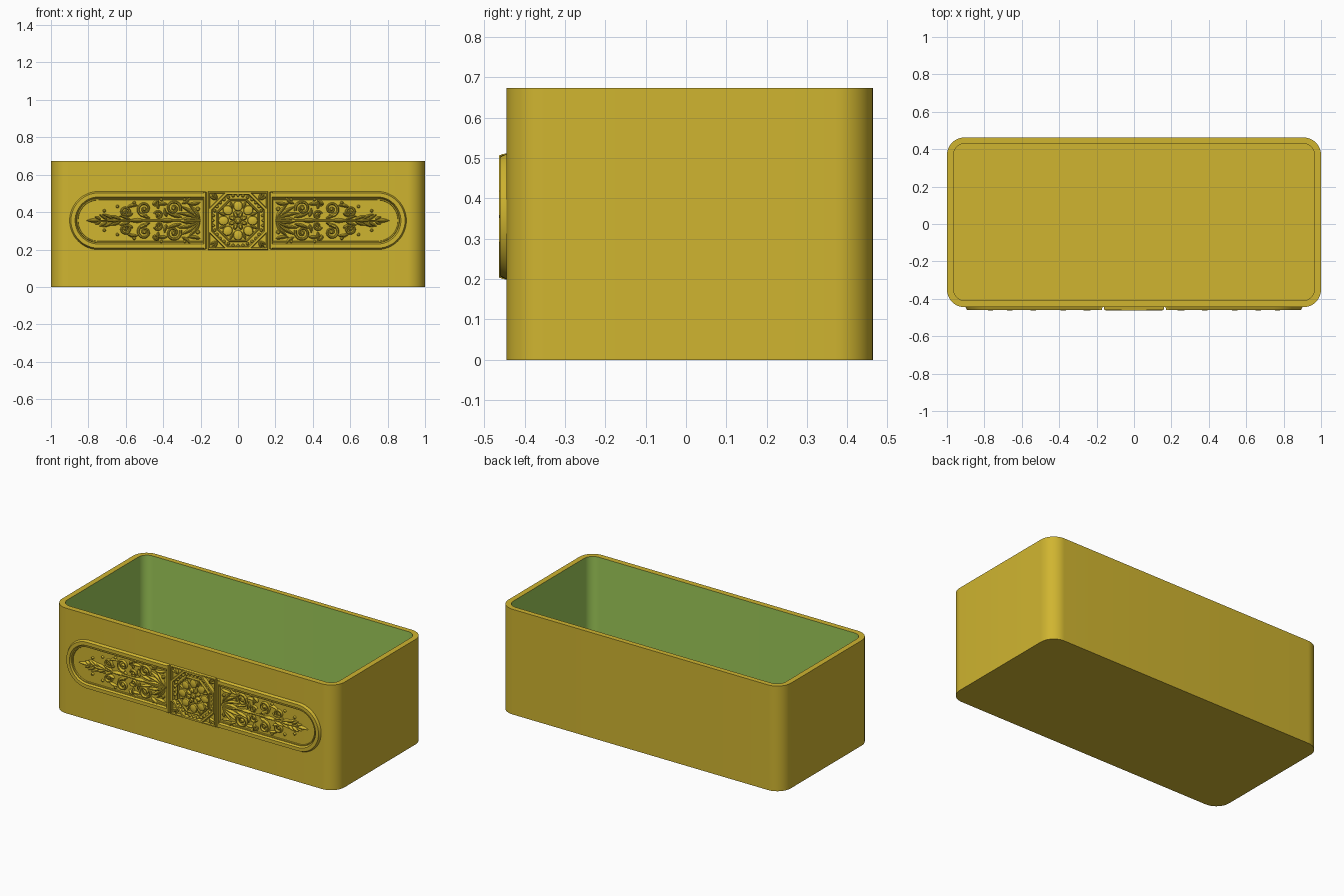
import bpy, bmesh, math
from math import sin, cos, pi

if "Cube" in bpy.data.objects:
    bpy.data.objects.remove(bpy.data.objects["Cube"])

FRONT, MID = -0.445, 0.355      # front wall plane, relief centre height


def material(name, rgb):
    m = bpy.data.materials.new(name)
    m.diffuse_color = [((c / 255 + 0.055) / 1.055) ** 2.4 for c in rgb] + [1]
    m.use_nodes = True
    m.node_tree.nodes["Principled BSDF"].inputs["Base Color"].default_value = m.diffuse_color
    return m


gold = material("gold", (208, 181, 48))
green = material("leaf_green", (157, 201, 88))


def finish(name, bm, mats, loc=(0, 0, 0), mirror=None, angle=35):
    bmesh.ops.recalc_face_normals(bm, faces=bm.faces)
    me = bpy.data.meshes.new(name)
    bm.to_mesh(me)
    bm.free()
    for m in mats:
        me.materials.append(m)
    ob = bpy.data.objects.new(name, me)
    bpy.context.collection.objects.link(ob)
    ob.location = loc
    if mirror:
        mod = ob.modifiers.new("mirror", 'MIRROR')
        mod.use_axis = mirror
        mod.use_mirror_merge = False
    bpy.ops.object.select_all(action='DESELECT')
    ob.select_set(True)
    bpy.context.view_layer.objects.active = ob
    bpy.ops.object.shade_smooth_by_angle(angle=math.radians(angle))
    return ob


# ---- open box with rounded corners ----
def rounded_rect(bm, x, y0, y1, r, z, n=12):
    vs = []
    for cx, cy, a0 in ((x - r, y1 - r, 0), (r - x, y1 - r, 90),
                       (r - x, y0 + r, 180), (x - r, y0 + r, 270)):
        for i in range(n + 1):
            a = math.radians(a0 + 90 * i / n)
            vs.append(bm.verts.new((cx + r * cos(a), cy + r * sin(a), z)))
    return vs


def bridge(bm, a, b, mat=0):
    n = len(a)
    for i in range(n):
        j = (i + 1) % n
        bm.faces.new((a[i], a[j], b[j], b[i])).material_index = mat


bm = bmesh.new()
outer = [rounded_rect(bm, 1.0, FRONT, 0.463, 0.095, z) for z in (0, 0.673)]
inner = [rounded_rect(bm, 0.965, FRONT + 0.036, 0.43, 0.06, z) for z in (0.673, 0.035)]
bm.faces.new(outer[0])
bridge(bm, outer[0], outer[1])
bridge(bm, outer[1], inner[0])
bridge(bm, inner[0], inner[1], 1)      # green lining
bm.faces.new(inner[1])                 # gold floor
finish("planter_box", bm, [gold, green])


# ---- relief helpers: u across, v up, h out from the wall ----
def vert(bm, u, v, h):
    return bm.verts.new((u, -h, v))


def ridge(bm, pts, w, h, closed=False, taper=None, crest=0.5):
    """Raised strip along a path; taper(t) scales its width and height."""
    n = len(pts)
    rings = []
    for i, (u, v) in enumerate(pts):
        a = pts[i - 1] if closed or i else pts[0]
        b = pts[(i + 1) % n] if closed or i < n - 1 else pts[-1]
        du, dv = b[0] - a[0], b[1] - a[1]
        l = math.hypot(du, dv) or 1
        nu, nv = -dv / l, du / l
        k = taper(i / (n - 1)) if taper else 1
        rings.append([vert(bm, u + nu * s * w * k, v + nv * s * w * k, z)
                      for s, z in ((-1, -0.003), (-crest, h * (0.4 + 0.6 * k)),
                                   (crest, h * (0.4 + 0.6 * k)), (1, -0.003))])
    for i in range(n if closed else n - 1):
        bridge(bm, rings[i], rings[(i + 1) % n])
    if not closed:
        bm.faces.new(rings[0])
        bm.faces.new(rings[-1])


def leaf(bm, u, v, deg, length, w, h=0.016, bend=0.0):
    """Pointed leaf growing from (u, v), curving by bend radians."""
    a, pts, n = math.radians(deg), [(u, v)], 7
    for i in range(n):
        u += cos(a) * length / n
        v += sin(a) * length / n
        a += bend / n
        pts.append((u, v))
    ridge(bm, pts, w, h, taper=lambda t: 0.08 + 0.92 * sin(pi * t ** 0.8), crest=0.2)


def scroll(bm, cu, cv, r, start, turns, w=0.009, h=0.015):
    """Spiral winding in to a round bud."""
    n = 22
    pts = []
    for i in range(n + 1):
        t = i / n
        a = math.radians(start) + turns * 2 * pi * t
        pts.append((cu + r * (1 - 0.75 * t) * cos(a), cv + r * (1 - 0.75 * t) * sin(a)))
    ridge(bm, pts, w, h, taper=lambda t: 1 - 0.45 * t, crest=0.35)
    dome(bm, cu, cv, r * 0.3, r * 0.3, 0, h)


def dome(bm, cu, cv, a, b, deg, h, base=-0.003):
    ca, sa, n = cos(math.radians(deg)), sin(math.radians(deg)), 12
    rings = []
    for s, z in ((1, base), (0.85, h * 0.65), (0.5, h * 0.95)):
        ring = []
        for i in range(n):
            p, q = a * s * cos(2 * pi * i / n), b * s * sin(2 * pi * i / n)
            ring.append(vert(bm, cu + p * ca - q * sa, cv + p * sa + q * ca, z))
        rings.append(ring)
    bridge(bm, rings[0], rings[1])
    bridge(bm, rings[1], rings[2])
    bm.faces.new(rings[0])
    bm.faces.new(rings[2])


def polar(r, deg):
    return r * cos(math.radians(deg)), r * sin(math.radians(deg))


LOC = (0, FRONT, MID)

# ---- rounded frame: wide moulding plus fine inner bead, with end bars ----
bm = bmesh.new()
for r, w, h in ((0.137, 0.020, 0.016), (0.114, 0.005, 0.008)):
    arc = [(0.745 + x, y) for x, y in (polar(r, -90 + 7.5 * i) for i in range(25))]
    ridge(bm, [(0.175, -r)] + arc + [(0.175, r)], w, h, crest=0.55)
ridge(bm, [(0.178, -0.152), (0.178, 0.152)], 0.010, 0.016)
finish("oval_frame", bm, [gold], LOC, (True, False, False))

# ---- centre panel with octagonal medallion ----
bm = bmesh.new()
ridge(bm, [(-0.155, -0.15), (0.155, -0.15), (0.155, 0.15), (-0.155, 0.15)], 0.010, 0.014, True)
for r, w, h in ((0.158, 0.012, 0.018), (0.118, 0.006, 0.014)):
    ridge(bm, [polar(r, 22.5 + 45 * i) for i in range(8)], w, h, True)
for i in range(32):                                  # beads between the rings
    dome(bm, *polar(0.135, i * 11.25), 0.009, 0.009, 0, 0.013)
for i in range(4):                                   # corner leaves
    for d in (-25, 0, 25):
        leaf(bm, *polar(0.158, 45 + 90 * i), 45 + 90 * i + d, 0.045, 0.009, 0.014)
finish("medallion_frame", bm, [gold], LOC)

# ---- layered flower ----
bm = bmesh.new()
for i in range(8):
    a = i * 45
    dome(bm, *polar(0.078, a), 0.030, 0.027, a, 0.013)
    leaf(bm, *polar(0.07, a + 22.5), a + 22.5, 0.044, 0.010, 0.010)
    dome(bm, *polar(0.034, a + 22.5), 0.018, 0.012, a + 22.5, 0.0165)
dome(bm, 0, 0, 0.019, 0.019, 0, 0.018)
finish("medallion_flower", bm, [gold], LOC)

# ---- scrolling foliage: one quarter, mirrored across and up ----
bm = bmesh.new()
# fan of leaves beside the medallion
for d, l in ((8, 0.12), (27, 0.13), (46, 0.13), (66, 0.10)):
    leaf(bm, 0.205, 0.006, d, l, 0.013, bend=-0.5)
leaf(bm, 0.20, 0.098, -20, 0.075, 0.011, bend=0.6)
dome(bm, 0.215, 0.062, 0.012, 0.012, 0, 0.013)
# large scrolls and their side leaves
scroll(bm, 0.345, 0.066, 0.040, 200, -1.4)
scroll(bm, 0.500, 0.062, 0.040, 250, 1.4)
scroll(bm, 0.425, 0.028, 0.024, 20, 1.2, 0.007)
scroll(bm, 0.605, 0.045, 0.028, 200, -1.3, 0.008)
for u, v, d, l, b in ((0.375, 0.085, 15, 0.075, -0.9), (0.30, 0.090, 160, 0.060, -0.8),
                      (0.425, 0.060, 75, 0.052, 0.6), (0.535, 0.080, 10, 0.070, -1.0),
                      (0.455, 0.080, 120, 0.045, 0.7), (0.560, 0.040, -30, 0.060, 0.8),
                      (0.380, 0.020, 60, 0.050, 0.7), (0.470, 0.012, 20, 0.080, 0.4),
                      (0.300, 0.018, 10, 0.090, 0.3)):
    leaf(bm, u, v, d, l, 0.011, bend=b)
# paired leaves along the tapering tip
for u, l, d in ((0.575, 0.065, 30), (0.625, 0.075, 28), (0.665, 0.070, 38), (0.70, 0.050, 45),
                (0.735, 0.035, 40)):
    leaf(bm, u, 0.004, d, l, 0.010, bend=-0.5)
for u, v in ((0.645, 0.075), (0.555, 0.095), (0.715, 0.052), (0.285, 0.112), (0.41, 0.112)):
    dome(bm, u, v, 0.009, 0.009, 0, 0.012)
finish("scroll_foliage", bm, [gold], LOC, (True, False, True))

# ---- central stem with buds and spear tip ----
bm = bmesh.new()
ridge(bm, [(0.20 + 0.05 * i, 0) for i in range(12)], 0.007, 0.013,
      taper=lambda t: 1 - 0.4 * t)
for u, l in ((0.205, 0.11), (0.34, 0.09), (0.50, 0.09), (0.63, 0.08), (0.735, 0.075)):
    leaf(bm, u, 0, 0, l, 0.014, 0.0175)
finish("centre_stem", bm, [gold], LOC, (True, False, False))
